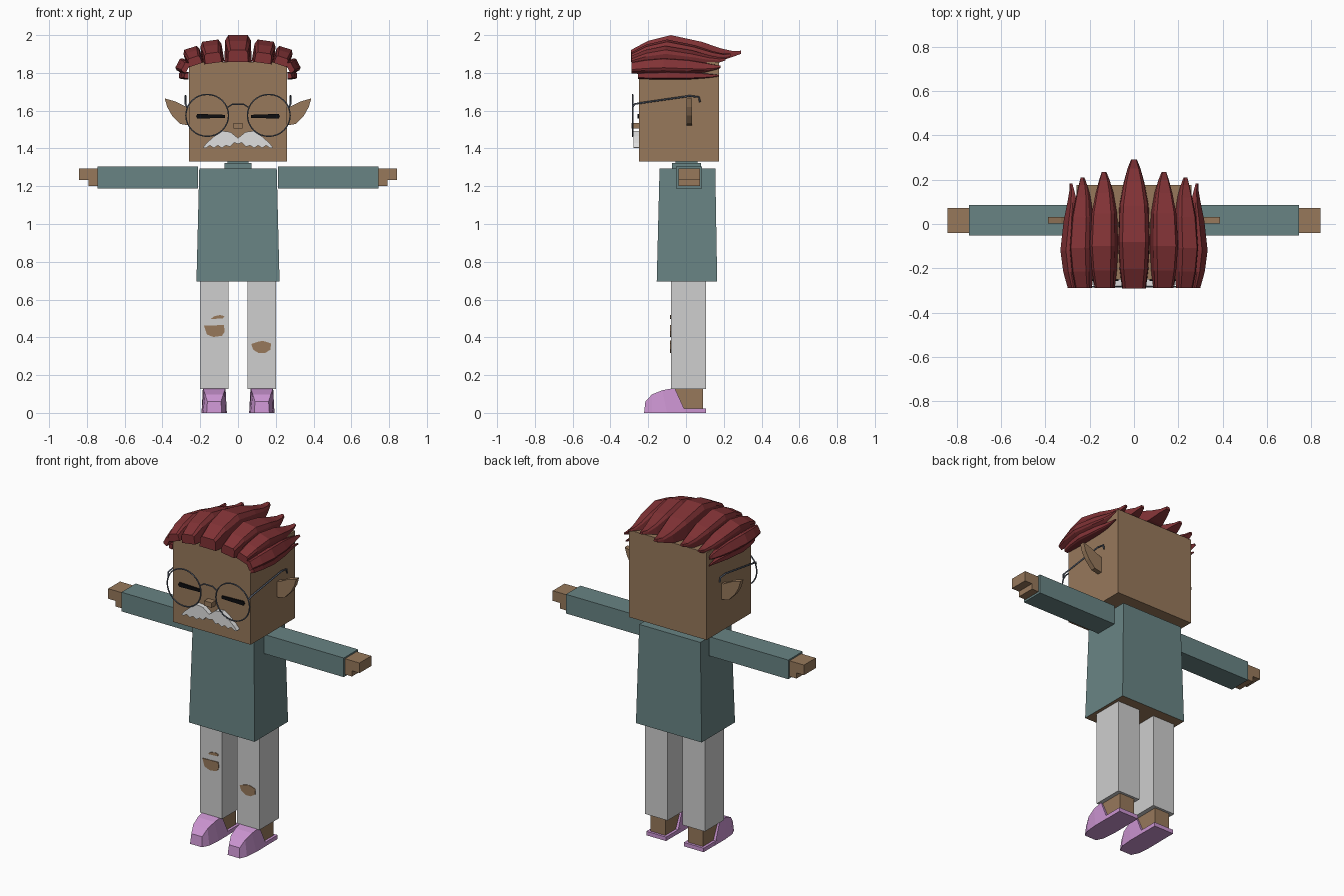
import bpy, bmesh, math
from mathutils import Vector, Matrix

cube = bpy.data.objects.get("Cube")
if cube:
    bpy.data.objects.remove(cube, do_unlink=True)


def material(name, r, g, b):
    m = bpy.data.materials.new(name)
    m.use_nodes = True
    m.diffuse_color = (r, g, b, 1)
    m.node_tree.nodes["Principled BSDF"].inputs["Base Color"].default_value = (r, g, b, 1)
    return m


SKIN = material("tan skin", 0.31, 0.19, 0.105)
TEAL = material("teal cloth", 0.14, 0.23, 0.23)
PANTS = material("pale grey cloth", 0.62, 0.62, 0.62)
WHITE = material("white whiskers", 0.74, 0.74, 0.74)
HAIR = material("dark red hair", 0.22, 0.032, 0.036)
PINK = material("pink shoe", 0.6, 0.3, 0.64)
BLACK = material("black", 0.004, 0.004, 0.005)
WIRE = material("slate wire", 0.1, 0.12, 0.16)


def finish(name, bm, *mats):
    bmesh.ops.recalc_face_normals(bm, faces=bm.faces)
    mesh = bpy.data.meshes.new(name)
    bm.to_mesh(mesh)
    bm.free()
    for m in mats:
        mesh.materials.append(m)
    ob = bpy.data.objects.new(name, mesh)
    bpy.context.collection.objects.link(ob)
    return ob


def loft(name, rings, *mats):
    """Skin a row of equal-length point rings and cap both ends."""
    bm = bmesh.new()
    rows = [[bm.verts.new(p) for p in ring] for ring in rings]
    n = len(rows[0])
    for a, b in zip(rows, rows[1:]):
        for i in range(n):
            j = (i + 1) % n
            bm.faces.new((a[i], a[j], b[j], b[i]))
    bm.faces.new(rows[0])
    bm.faces.new(rows[-1][::-1])
    return finish(name, bm, *mats)


def rect(x0, x1, y0, y1, z):
    return [(x0, y0, z), (x1, y0, z), (x1, y1, z), (x0, y1, z)]


def box(name, x, y, z, mat):
    return loft(name, [rect(*x, *y, h) for h in z], mat)


def prism(name, outline, y0, y1, mat):
    """Extrude an x-z outline along y."""
    return loft(name, [[(x, y, z) for x, z in outline] for y in (y0, y1)], mat)


def wire(name, points, closed=False, radius=0.004):
    cu = bpy.data.curves.new(name, "CURVE")
    cu.dimensions = "3D"
    cu.bevel_depth = radius
    cu.bevel_resolution = 1
    cu.use_fill_caps = True
    sp = cu.splines.new("POLY")
    sp.points.add(len(points) - 1)
    for p, co in zip(sp.points, points):
        p.co = (*co, 1)
    sp.use_cyclic_u = closed
    tmp = bpy.data.objects.new(name + "_path", cu)
    bpy.context.collection.objects.link(tmp)
    bpy.context.view_layer.update()
    mesh = bpy.data.meshes.new_from_object(
        tmp.evaluated_get(bpy.context.evaluated_depsgraph_get()))
    bpy.data.objects.remove(tmp, do_unlink=True)
    mesh.materials.clear()
    mesh.materials.append(WIRE)
    bpy.context.collection.objects.link(bpy.data.objects.new(name, mesh))


# Hair lock: tapered along y, fanned about the head top
LOCK = [(0, .45, 0, .75), (.15, .78, 0, .9), (.36, 1, 0, 1), (.64, .75, 0, .92),
        (.82, .5, .05, .65), (.93, .4, .2, .4), (1, .42, .3, .18)]


def hair_lock(name, bx, bz, angle, height, half, y0, y1):
    turn = Matrix.Rotation(math.radians(angle), 3, "Y")
    rings = []
    for t, top, low, wide in LOCK:
        w = half * wide
        section = [(-w, low), (w, low), (w * 0.95, top * 0.8),
                   (w * 0.72, top), (-w * 0.72, top), (-w * 0.95, top * 0.8)]
        rings.append([turn @ Vector((u, 0, v * height))
                      + Vector((bx, y0 + (y1 - y0) * t, bz)) for u, v in section])
    loft(name, rings, HAIR)


# Head, nose, collar and neck
box("head", (-.26, .26), (-.25, .175), (1.33, 1.858), SKIN)
box("nose", (-.025, .025), (-.288, -.25), (1.505, 1.535), SKIN)
box("collar", (-.072, .072), (-.075, .08), (1.28, 1.322), TEAL)
box("neck", (-.055, .055), (-.055, .06), (1.3, 1.335), TEAL)

# Tunic, open below onto the body
tunic = loft("tunic", [rect(-.22, .22, -.155, .165, .695),
                       rect(-.205, .205, -.14, .155, 1.293)], TEAL, SKIN)
for f in tunic.data.polygons:
    f.material_index = 1 if f.normal.z < -0.9 else 0

# Moustache with a ragged lower edge
half_top = [(0, 1.455), (.04, 1.487), (.085, 1.493), (.125, 1.465), (.165, 1.43), (.186, 1.405)]
top_edge = [(-x, z) for x, z in half_top[:0:-1]] + half_top
ragged = [(.17 - .34 * i / 16, 1.402 + (.014 if i % 2 else 0)
           + .022 * max(0, 1 - abs(i - 8) / 3)) for i in range(17)]
prism("moustache", top_edge + ragged, -.278, -.25, WHITE)

# Hair
hair_lock("hair_middle", 0, 1.858, 0, .142, .072, -.29, .292)

for s, side in ((1, "left"), (-1, "right")):
    def pair(a, b):
        return sorted((s * a, s * b))

    hair_lock(side + "_hair_upper", s * .13, 1.852, s * 8, .12, .059, -.288, .235)
    hair_lock(side + "_hair_outer", s * .223, 1.842, s * 18, .095, .047, -.288, .21)
    hair_lock(side + "_hair_temple", s * .265, 1.822, s * 62, .062, .037, -.288, .182)
    hair_lock(side + "_hair_low", s * .262, 1.784, s * 86, .05, .02, -.255, .175)

    # Pointed ear
    ear = [(.25, 1.52), (.307, 1.53), (.35, 1.575), (.375, 1.62),
           (.388, 1.665), (.33, 1.648), (.275, 1.62), (.25, 1.615)]
    prism(side + "_ear", [(s * x, z) for x, z in ear], .003, .032, SKIN)

    # Closed eye
    eye = [(.07, 1.562), (.215, 1.558), (.222, 1.57), (.215, 1.583), (.07, 1.578)]
    prism(side + "_eye", [(s * x, z) for x, z in eye], -.258, -.249, BLACK)

    # Round spectacles
    wire(side + "_rim", [(s * .163 + .113 * math.cos(a), -.283, 1.575 + .111 * math.sin(a))
                         for a in (math.tau * i / 32 for i in range(32))], True)
    wire(side + "_temple", [(s * .27, -.283, 1.62), (s * .278, -.27, 1.636),
                            (s * .278, .02, 1.678), (s * .278, .068, 1.672),
                            (s * .278, .074, 1.645)], radius=.005)

    # Arm and hand
    box(side + "_sleeve", pair(.212, .745), (-.052, .085), (1.188, 1.304), TEAL)
    box(side + "_hand", pair(.74, .842), (-.04, .073), (1.234, 1.295), SKIN)
    box(side + "_thumb", pair(.74, .792), (-.04, .073), (1.2, 1.234), SKIN)

    # Leg, ankle and shoe
    box(side + "_trouser", pair(.05, .2), (-.08, .105), (.127, .697), PANTS)
    cx = s * .126
    box(side + "_ankle", (cx - .05, cx + .05), (-.06, .09), (.02, .13), SKIN)
    box(side + "_sole", (cx - .066, cx + .066), (-.03, .105), (0, .024), PINK)
    steps = [(-.222, -.215, .06, .04, .036), (-.18, -.18, .098, .06, .048),
             (-.1, -.125, .12, .067, .056), (0, -.06, .132, .067, .06)]
    loft(side + "_shoe", [[(cx - wb, yb, 0), (cx + wb, yb, 0), (cx + wt, yt, zt), (cx - wt, yt, zt)]
                          for yb, yt, zt, wb, wt in steps], PINK)

# Spectacle bridge
wire("bridge", [(-.055, -.283, 1.618), (-.03, -.283, 1.634), (.03, -.283, 1.634),
                (.055, -.283, 1.618)])

# Torn knees, thin plates on the trouser fronts
TEARS = {
    "right_knee_tear": [(-.18, .462), (-.075, .465), (-.07, .43), (-.085, .408),
                        (-.13, .402), (-.165, .415)],
    "right_small_tear": [(-.145, .497), (-.08, .5), (-.072, .512), (-.095, .518), (-.125, .512)],
    "left_knee_tear": [(.07, .365), (.1, .375), (.13, .382), (.175, .368), (.172, .335),
                       (.145, .318), (.11, .316), (.08, .335)],
}
for name, outline in TEARS.items():
    prism(name, outline, -.084, -.079, SKIN)
